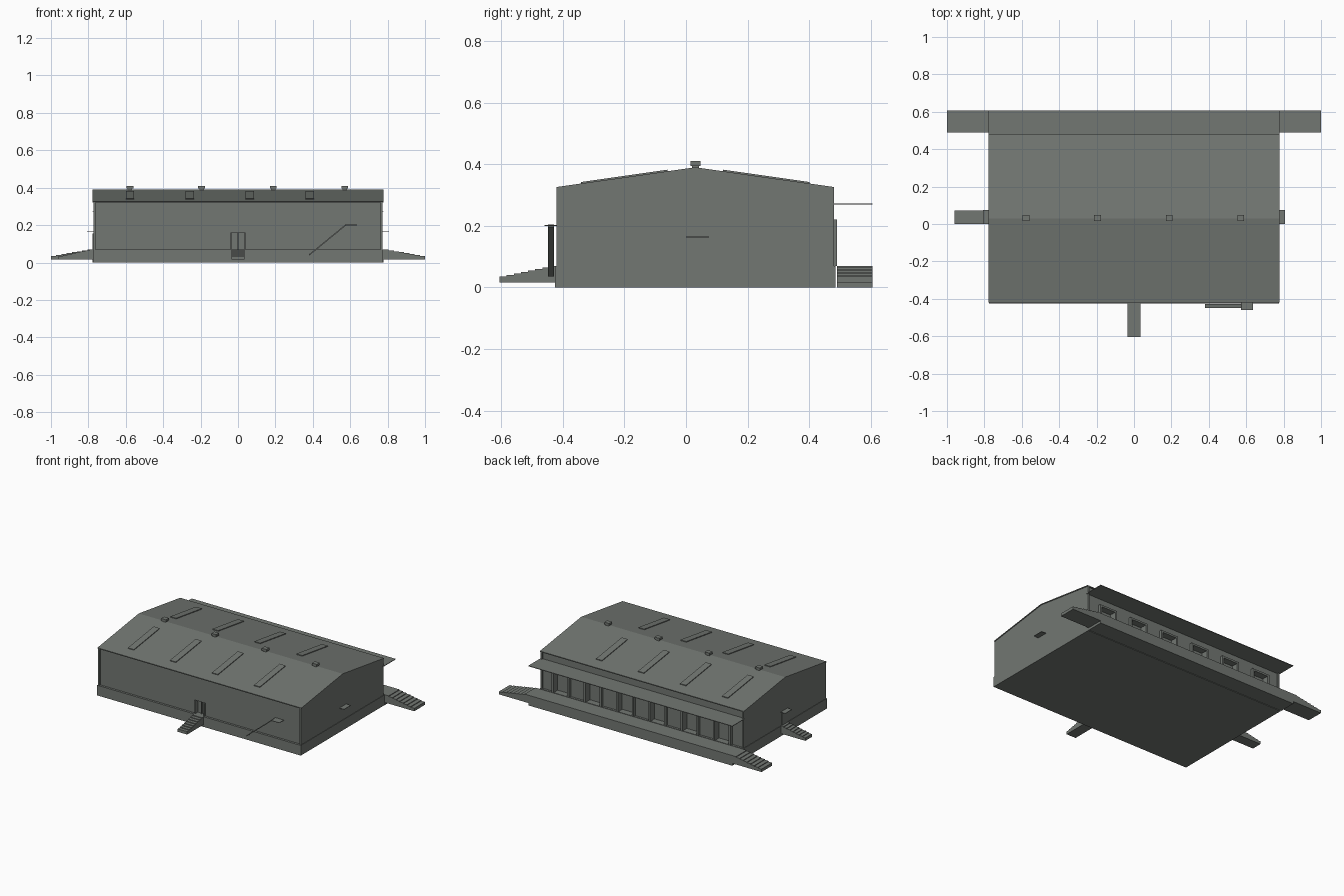
import bpy, bmesh
from mathutils import Vector

if "Cube" in bpy.data.objects:
    bpy.data.objects.remove(bpy.data.objects["Cube"], do_unlink=True)

grey = bpy.data.materials.new("grey_green")
grey.use_nodes = True
COLOR = (0.17, 0.185, 0.17, 1)
grey.diffuse_color = COLOR
grey.node_tree.nodes["Principled BSDF"].inputs["Base Color"].default_value = COLOR


def finish(name, bm):
    bmesh.ops.recalc_face_normals(bm, faces=bm.faces)
    mesh = bpy.data.meshes.new(name)
    bm.to_mesh(mesh)
    bm.free()
    mesh.materials.append(grey)
    ob = bpy.data.objects.new(name, mesh)
    bpy.context.scene.collection.objects.link(ob)
    return ob


def box(name, x, y, z):
    """Box from (min, max) ranges."""
    bm = bmesh.new()
    bmesh.ops.create_cube(bm, size=1)
    for v in bm.verts:
        v.co = Vector([r[0] if c < 0 else r[1] for c, r in zip(v.co, (x, y, z))])
    return finish(name, bm)


def extrude(name, points, direction):
    """Extrude a closed outline of 3D points along a vector."""
    bm = bmesh.new()
    face = bm.faces.new([bm.verts.new(p) for p in points])
    new = bmesh.ops.extrude_face_region(bm, geom=[face])["geom"]
    bmesh.ops.translate(bm, vec=direction, verts=[g for g in new if isinstance(g, bmesh.types.BMVert)])
    return finish(name, bm)


def stairs(name, start, out, side, run, width, steps=8):
    """Flat-bottomed flight descending from start along out."""
    start, out, side = Vector(start), Vector(out), Vector(side)
    low, high, bottom = 0.036, 0.07, 0.016
    outline = [(0, bottom), (0, high)]
    for i in range(steps):
        z = high - (high - low) * i / (steps - 1)
        outline += [(run * i / steps, z), (run * (i + 1) / steps, z)]
    outline.append((run, bottom))
    clean = [p for i, p in enumerate(outline) if p not in outline[:i]]
    return extrude(name, [start + out * d + Vector((0, 0, z)) for d, z in clean], side * width)


RIDGE_Y, RIDGE_Z, EAVE_Z = 0.03, 0.39, 0.326
FRONT, BACK, END = -0.42, 0.48, 0.777
SLOPE = (RIDGE_Z - EAVE_Z) / 0.45


def roof_z(y):
    return RIDGE_Z - SLOPE * abs(y - RIDGE_Y)


def gable(name, x, thick, y0, y1):
    pts = [(x, y0, 0.065), (x, y1, 0.065), (x, y1, roof_z(y1) - 0.004),
           (x, RIDGE_Y, RIDGE_Z - 0.004), (x, y0, roof_z(y0) - 0.004)]
    return extrude(name, pts, (thick, 0, 0))


# Plinth, hall and gable end walls
box("plinth", (-0.776, 0.776), (-0.425, 0.485), (0, 0.07))
hall = gable("hall_walls", -0.765, 1.53, -0.41, 0.47)
gable("gable_wall_right", -0.773, 0.012, FRONT, BACK)
gable("gable_wall_left", 0.761, 0.012, FRONT, BACK)

# Roof sheet
outline = [(-END, y, roof_z(y) + dz) for dz, ys in ((0, (FRONT, RIDGE_Y, BACK)), (-0.006, (BACK, RIDGE_Y, FRONT)))
           for y in ys]
extrude("roof", outline, (2 * END, 0, 0))

# Skylights on both slopes
for label, ya, yb in (("front", -0.34, -0.06), ("back", 0.12, 0.40)):
    for i in range(4):
        x = -0.60 + 0.32 * i
        pts = [(x, ya, roof_z(ya)), (x, yb, roof_z(yb)),
               (x, yb, roof_z(yb) + 0.005), (x, ya, roof_z(ya) + 0.005)]
        extrude(f"skylight_{label}_{i + 1}", pts, (0.045, 0, 0))

# Ridge vents
for i in range(4):
    x = -0.578 + 0.383 * i
    box(f"vent_neck_{i + 1}", (x - 0.012, x + 0.012), (0.02, 0.042), (0.38, 0.396))
    box(f"vent_cap_{i + 1}", (x - 0.018, x + 0.018), (0.015, 0.047), (0.395, 0.41))

# Recessed openings: loading doors at the back, entrance at the front
door_xs = [(-2.5 + i) * 0.246 for i in range(6)]
openings = [box(f"cutter_{i}", (x - 0.055, x + 0.055), (0.44, 0.6), (0.07, 0.21)) for i, x in enumerate(door_xs)]
openings.append(box("cutter_front", (-0.033, 0.033), (-0.6, -0.39), (0.07, 0.158)))
for cutter in openings:
    cutter.hide_render = True
    cutter.hide_viewport = True
    cutter.display_type = 'WIRE'
    mod = hall.modifiers.new(cutter.name, 'BOOLEAN')
    mod.object = cutter
    mod.solver = 'EXACT'

# Loading door frames
for i, x in enumerate(door_xs):
    for s in (-1, 1):
        c = x + s * 0.06
        box(f"door_post_{i + 1}_{'left' if s > 0 else 'right'}", (c - 0.007, c + 0.007), (0.465, 0.49), (0.07, 0.22))
    box(f"door_lintel_{i + 1}", (x - 0.067, x + 0.067), (0.465, 0.49), (0.207, 0.22))

# Front entrance
box("front_door_mullion", (-0.002, 0.002), (-0.4, -0.385), (0.07, 0.158))
for s in (-1, 1):
    box("front_door_jamb", (s * 0.036 - 0.003, s * 0.036 + 0.003), (-0.42, -0.4), (0.07, 0.16))
stairs("front_stairs", (-0.036, -0.42, 0), (0, -1, 0), (1, 0, 0), 0.185, 0.072)

# Loading platform, its end stairs and canopy
box("loading_platform", (-END, END), (0.49, 0.606), (0, 0.07))
for s, side in ((1, "left"), (-1, "right")):
    stairs(f"platform_stairs_{side}", (s * END, 0.49, 0), (s, 0, 0), (0, 1, 0), 1 - END, 0.116)
box("canopy", (-END, END), (0.468, 0.606), (0.269, 0.273))

# End entrance with stairs, and small awnings at both ends
stairs("end_stairs", (-0.77, 0.0, 0), (-1, 0, 0), (0, 1, 0), 0.19, 0.072)
box("end_door", (-0.777, -0.77), (0.005, 0.067), (0.07, 0.155))
for s, side in ((1, "left"), (-1, "right")):
    box(f"end_awning_{side}", sorted((s * 0.77, s * 0.808)), (0, 0.074), (0.162, 0.165))

# Front outside ramp and landing
ramp = [(0.38, -0.448, 0.036), (0.575, -0.448, 0.196), (0.575, -0.448, 0.204), (0.38, -0.448, 0.044)]
extrude("ramp", ramp, (0, 0.02, 0))
box("ramp_landing", (0.572, 0.636), (-0.46, -0.41), (0.199, 0.202))
